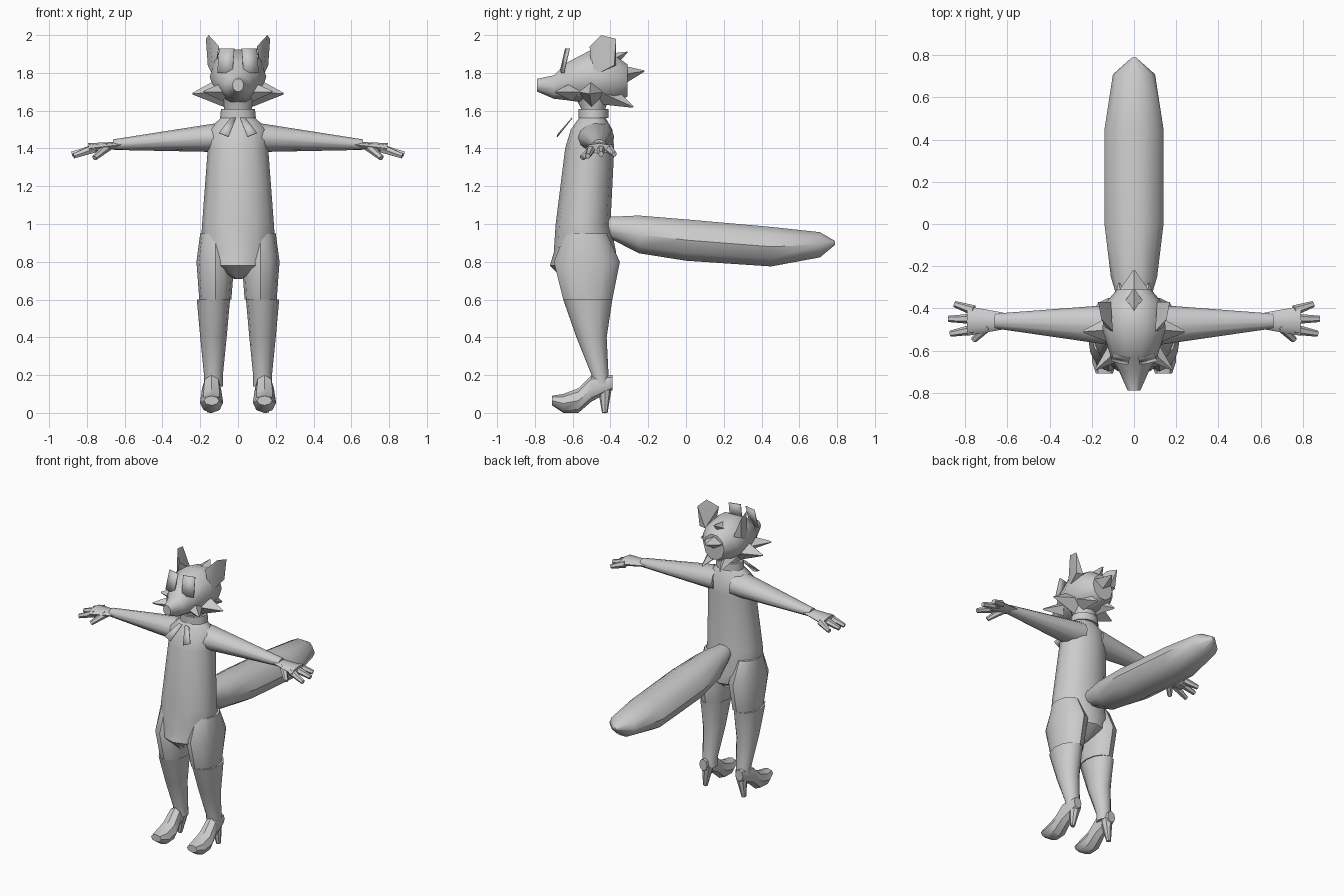
import bpy, bmesh
from math import cos, sin, tau, radians
from mathutils import Vector

default_cube = bpy.data.objects.get("Cube")
if default_cube:
    bpy.data.objects.remove(default_cube)

colour = (0.6, 0.6, 0.6, 1)
grey = bpy.data.materials.new("plain_grey")
grey.use_nodes = True
grey.diffuse_color = colour
grey.node_tree.nodes["Principled BSDF"].inputs["Base Color"].default_value = colour

right, back, up = Vector((1, 0, 0)), Vector((0, 1, 0)), Vector((0, 0, 1))
parts = []


def finish(name, bm, mirror, thickness=0):
    """Turn a bmesh into a named part, optionally thickened and mirrored."""
    bmesh.ops.recalc_face_normals(bm, faces=bm.faces)
    mesh = bpy.data.meshes.new(name)
    bm.to_mesh(mesh)
    bm.free()
    mesh.materials.append(grey)
    part = bpy.data.objects.new(name, mesh)
    bpy.context.collection.objects.link(part)
    if thickness:
        solidify = part.modifiers.new("Thickness", "SOLIDIFY")
        solidify.thickness = thickness
    if mirror:
        mirror_modifier = part.modifiers.new("Mirror", "MIRROR")
        mirror_modifier.use_mirror_merge = False
    parts.append(part)


def skin(name, rings, sides, mirror):
    """Join elliptical rings, each a centre and two radius vectors."""
    bm = bmesh.new()
    angles = [tau * step / sides for step in range(sides)]
    loops = [[bm.verts.new(centre + wide * cos(angle) + tall * sin(angle)) for angle in angles]
             for centre, wide, tall in rings]
    for lower, upper in zip(loops, loops[1:]):
        for i in range(sides):
            bm.faces.new((lower[i - 1], lower[i], upper[i], upper[i - 1]))
    bm.faces.new(loops[0])
    bm.faces.new(loops[-1])
    finish(name, bm, mirror)


def loft(name, axis, profile, x=0, sides=12):
    """Body along an axis; the profile lists position, half width, low edge, high edge."""
    across = back if axis == up else up
    rings = [(right * x + axis * position + across * (low + high) / 2,
              right * half_width, across * (high - low) / 2)
             for position, half_width, low, high in profile]
    skin(name, rings, sides, mirror=x != 0)


def taper(name, start, end, start_radius, end_radius, flatness=1, sides=8, mirror=True):
    """Straight limb, finger or tuft that narrows from start to end."""
    start, end = Vector(start), Vector(end)
    direction = (end - start).normalized()
    wide = up.cross(direction).normalized()
    tall = direction.cross(wide) * flatness
    rings = [(point, wide * radius, tall * radius)
             for point, radius in ((start, start_radius), (end, end_radius))]
    skin(name, rings, sides, mirror)


def hull(name, corners):
    """Mirrored faceted solid around a few corners."""
    bm = bmesh.new()
    for corner in corners:
        bm.verts.new(corner)
    bmesh.ops.convex_hull(bm, input=bm.verts)
    finish(name, bm, mirror=True)


def plate(name, corners):
    """Mirrored thin flat panel."""
    bm = bmesh.new()
    bm.faces.new([bm.verts.new(corner) for corner in corners])
    finish(name, bm, mirror=True, thickness=0.006)


# Torso with the pointed lower belly, neck and collar
loft("torso", up, [
    (1.57, .08, -.56, -.43), (1.5, .16, -.61, -.39), (1.4, .16, -.64, -.38),
    (1, .19, -.69, -.4), (.85, .2, -.7, -.37), (.78, .16, -.72, -.37), (.71, .02, -.65, -.46)])
loft("neck", up, [(1.5, .07, -.55, -.43), (1.6, .07, -.55, -.43), (1.7, .1, -.6, -.4)])
loft("collar", up, [(1.56, .095, -.57, -.41), (1.61, .09, -.57, -.41)])

# Ribbon bow below the collar
plate("bow_tail", [(.01, -.6, 1.56), (.04, -.6, 1.56), (.1, -.67, 1.48), (.05, -.68, 1.46)])

# Thighs, long boots and heels
loft("thigh", up, [(.95, .08, -.64, -.42), (.8, .1, -.7, -.35), (.6, .085, -.65, -.39)], x=.12)
loft("boot_shaft", up, [
    (.6, .088, -.65, -.39), (.4, .07, -.58, -.42), (.2, .05, -.5, -.41), (.14, .05, -.5, -.4)],
    x=.13)
loft("boot_foot", back, [
    (-.71, .04, .04, .09), (-.65, .06, 0, .1), (-.57, .06, 0, .13), (-.5, .05, .06, .2),
    (-.39, .03, .12, .2)], x=.14, sides=8)
taper("boot_heel", (.13, -.43, .15), (.15, -.43, 0), .04, .015)

# Tail
loft("tail", back, [
    (-.42, .06, .93, 1.04), (-.25, .11, .84, 1.05), (0, .14, .8, 1.03), (.45, .14, .77, .99),
    (.71, .1, .82, .96), (.79, .01, .89, .91)], sides=10)

# Arms and hands
taper("arm", (.07, -.48, 1.46), (.66, -.46, 1.42), .1, .035, flatness=.8, sides=12)
taper("palm", (.62, -.46, 1.42), (.79, -.46, 1.4), .04, .07, flatness=.4)
for name, knuckle_y, tip in (("back_finger", -.41, (.85, -.38, 1.37)),
                             ("middle_finger", -.45, (.88, -.45, 1.37)),
                             ("front_finger", -.5, (.87, -.52, 1.36))):
    taper(name, (.76, knuckle_y, 1.4), tip, .025, .015, sides=6)
taper("thumb", (.69, -.48, 1.41), (.76, -.55, 1.35), .025, .015, sides=6)

# Head and muzzle
loft("head", back, [
    (-.79, .03, 1.7, 1.77), (-.7, .07, 1.66, 1.79), (-.63, .11, 1.65, 1.86),
    (-.5, .15, 1.63, 1.93), (-.38, .14, 1.64, 1.9), (-.31, .08, 1.67, 1.85)], sides=10)

# Ears
hull("ear", [(.1, -.51, 1.94), (.13, -.5, 1.78), (.11, -.37, 1.84),
             (.155, -.45, 2), (.17, -.37, 1.98), (.16, -.38, 1.84)])

# Fur tufts on the cheeks, crown and nape
taper("cheek_fur", (.08, -.5, 1.7), (.24, -.51, 1.69), .08, .005, sides=4)
taper("cheek_front_fur", (.08, -.6, 1.7), (.18, -.69, 1.7), .05, .005, sides=4)
taper("nape_fur", (.05, -.45, 1.7), (.07, -.28, 1.62), .07, .005, sides=4)
taper("back_fur", (0, -.4, 1.78), (0, -.22, 1.81), .13, .005, .6, sides=4, mirror=False)
taper("crown_fur", (0, -.45, 1.84), (0, -.31, 1.91), .1, .005, .6, sides=4, mirror=False)

# Upright eye panels
plate("eye", [(.03, -.67, 1.8), (.11, -.65, 1.8), (.1, -.62, 1.93), (.02, -.64, 1.93)])

# Smooth shading with crisp edges
bpy.ops.object.select_all(action="DESELECT")
for part in parts:
    part.select_set(True)
bpy.context.view_layer.objects.active = parts[0]
bpy.ops.object.shade_smooth_by_angle(angle=radians(40))
